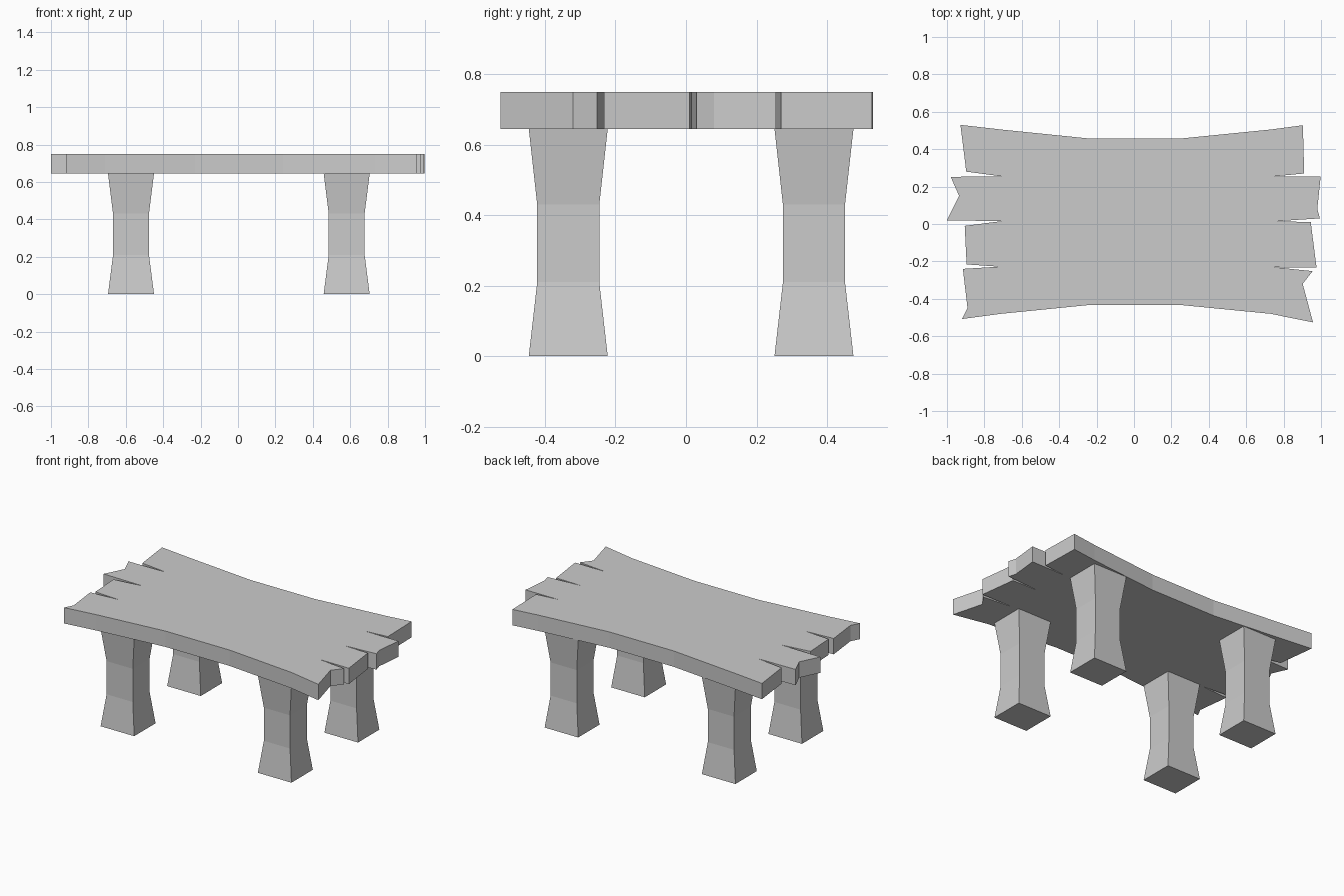
import bpy, bmesh

if "Cube" in bpy.data.objects:
    bpy.data.objects.remove(bpy.data.objects["Cube"])


def mesh_object(name, bm):
    bmesh.ops.recalc_face_normals(bm, faces=bm.faces)
    mesh = bpy.data.meshes.new(name)
    bm.to_mesh(mesh)
    bm.free()
    obj = bpy.data.objects.new(name, mesh)
    bpy.context.collection.objects.link(obj)
    return obj


# Tabletop outline: bowed long edges, split and ragged plank ends
front_edge = [(-0.92, -0.508), (-0.71, -0.48), (-0.23, -0.432),
              (0.24, -0.432), (0.73, -0.48), (0.957, -0.526)]
right_end = [(0.902, -0.32), (0.955, -0.252), (0.75, -0.231), (0.976, -0.233),
             (0.945, 0.01), (0.76, 0.015), (0.994, 0.03), (0.98, 0.08),
             (0.998, 0.255), (0.75, 0.255), (0.91, 0.27), (0.903, 0.528)]
back_edge = [(0.73, 0.505), (0.24, 0.456), (-0.23, 0.456),
             (-0.71, 0.505), (-0.928, 0.53)]
left_end = [(-0.897, 0.28), (-0.71, 0.255), (-0.98, 0.252), (-0.935, 0.15),
            (-1.0, 0.02), (-0.71, 0.015), (-0.905, -0.01), (-0.895, -0.216),
            (-0.72, -0.228), (-0.915, -0.24), (-0.89, -0.45)]

bm = bmesh.new()
outline = front_edge + right_end + back_edge + left_end
bottom = bm.faces.new([bm.verts.new((x, y, 0.645)) for x, y in outline])
top = bmesh.ops.extrude_face_region(bm, geom=[bottom], use_keep_orig=True)
bmesh.ops.translate(bm, vec=(0, 0, 0.105),
                    verts=[v for v in top["geom"] if isinstance(v, bmesh.types.BMVert)])
mesh_object("tabletop", bm)

# Waisted square legs: (z, half width, half depth)
LEG_RINGS = [(0.0, 0.123, 0.112), (0.21, 0.096, 0.088),
             (0.43, 0.096, 0.088), (0.645, 0.123, 0.112)]


def leg(name, x, y):
    bm = bmesh.new()
    rings = [[bm.verts.new((sx * w, sy * d, z))
              for sx, sy in ((-1, -1), (1, -1), (1, 1), (-1, 1))]
             for z, w, d in LEG_RINGS]
    for lower, upper in zip(rings, rings[1:]):
        for i in range(4):
            j = (i + 1) % 4
            bm.faces.new((lower[i], lower[j], upper[j], upper[i]))
    bm.faces.new(rings[0])
    bm.faces.new(rings[-1])
    mesh_object(name, bm).location = (x, y, 0)


for side, x in (("left", -0.572), ("right", 0.581)):
    for end, y in (("front", -0.334), ("back", 0.363)):
        leg(f"{end}_{side}_leg", x, y)
